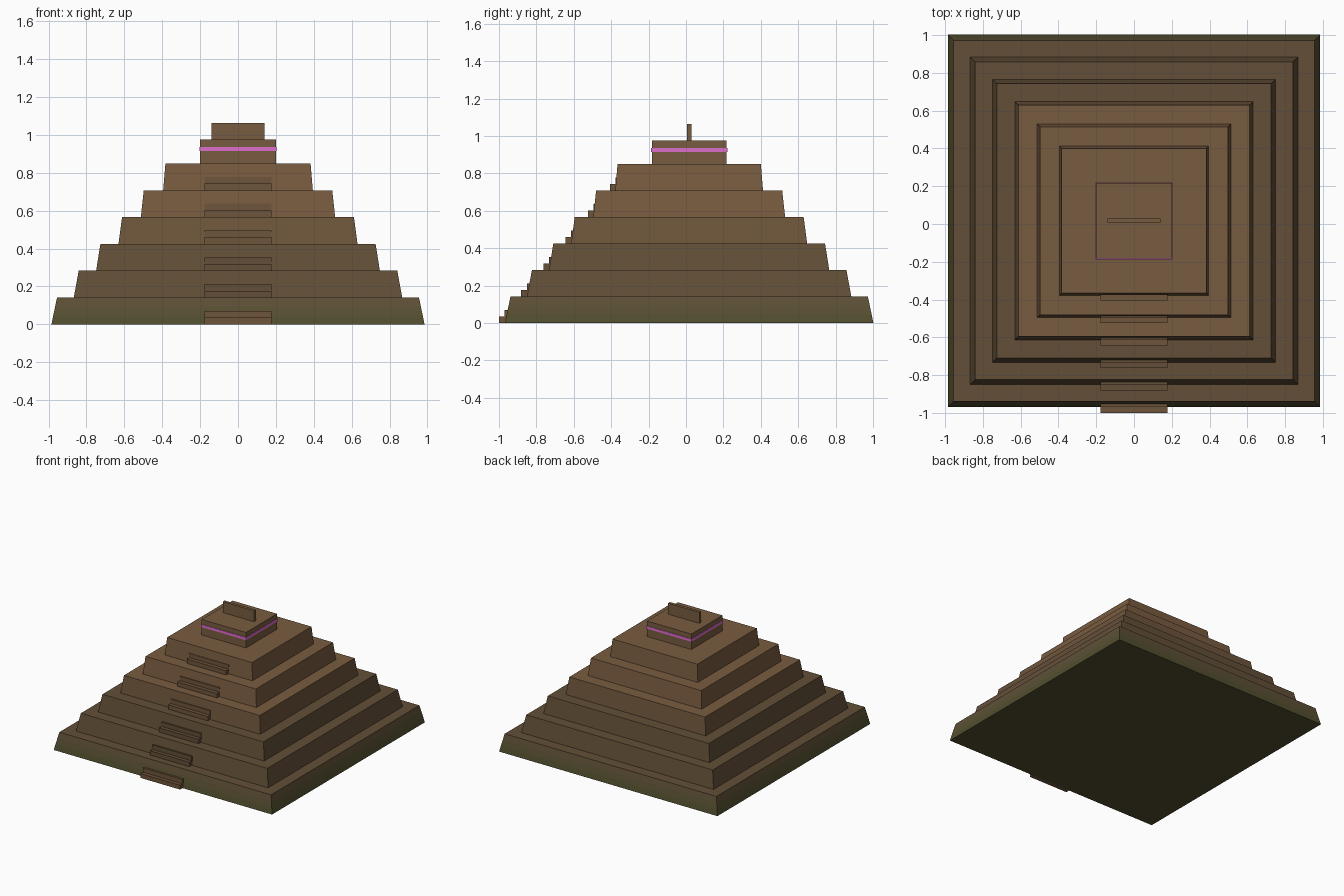
import bpy, bmesh

if "Cube" in bpy.data.objects:
    bpy.data.objects.remove(bpy.data.objects["Cube"])

CY = 0.017           # pyramid centre in y (the stair sticks out at the front)
TIER_H = 0.1415
PITCH = 0.118


def material(name, r, g, b):
    m = bpy.data.materials.new(name)
    lin = [(c / 255 / 12.92 if c < 11 else ((c / 255 + 0.055) / 1.055) ** 2.4) for c in (r, g, b)]
    m.diffuse_color = (*lin, 1)
    m.use_nodes = True
    m.node_tree.nodes["Principled BSDF"].inputs["Base Color"].default_value = m.diffuse_color
    return m


moss = [material("moss_low", 82, 78, 46), material("moss_mid", 88, 80, 50),
        material("moss_high", 94, 80, 54)]
dark = material("dark_stone", 98, 79, 55)
mid = material("mid_stone", 110, 85, 59)
light = material("light_stone", 121, 92, 64)
pink = material("pink_band", 222, 110, 205)


def loft(name, rings, mats):
    """Stacked square rings (half_size, z); one material per band, last one on the cap."""
    bm = bmesh.new()
    loops = [[bm.verts.new((sx * h, CY + sy * h, z))
              for sx, sy in ((-1, -1), (1, -1), (1, 1), (-1, 1))] for h, z in rings]
    bm.faces.new(loops[0][::-1])
    for i, (a, b) in enumerate(zip(loops, loops[1:])):
        for k in range(4):
            f = bm.faces.new((a[k], a[(k + 1) % 4], b[(k + 1) % 4], b[k]))
            f.material_index = i
    bm.faces.new(loops[-1]).material_index = len(mats) - 1
    finish(name, bm, mats)


def box(name, x, y0, y1, z0, z1, mat):
    bm = bmesh.new()
    bmesh.ops.create_cube(bm, size=1)
    for v in bm.verts:
        v.co = (v.co.x * 2 * x, y0 + (v.co.y + 0.5) * (y1 - y0), z0 + (v.co.z + 0.5) * (z1 - z0))
    finish(name, bm, [mat])


def finish(name, bm, mats):
    me = bpy.data.meshes.new(name)
    bm.to_mesh(me)
    bm.free()
    for m in mats:
        me.materials.append(m)
    bpy.context.collection.objects.link(bpy.data.objects.new(name, me))


# Six battered tiers; the lowest fades from moss to stone
tier_mats = [moss + [dark], [dark, dark], [dark, dark], [mid, light], [light, light], [light, light]]
for i, mats in enumerate(tier_mats):
    bottom = 0.985 - PITCH * i
    top = bottom * 0.97
    bands = len(mats) - 1
    rings = [(bottom + (top - bottom) * t / bands, TIER_H * (i + t / bands))
             for t in range(bands + 1)]
    loft(f"tier_{i + 1}", rings, mats)

# Front stair: steps per tier, receding into the slope
for i in range(6):
    for s in range(2):
        y = -1.0 + 0.1188 * i + 0.03 * s
        z = TIER_H * i + 0.0354 * s
        box(f"step_{i + 1}_{s + 1}", 0.178, y, y + 0.06, z, z + 0.0354,
            dark if i in (1, 2) else mid)

# Shrine, painted band and roof crest
TOP = TIER_H * 6
loft("shrine", [(0.2, TOP), (0.2, 0.975)], [light, light])
loft("shrine_band", [(0.204, 0.914), (0.204, 0.936)], [pink, pink])
box("roof_crest", 0.141, CY - 0.012, CY + 0.012, 0.975, 1.064, light)
